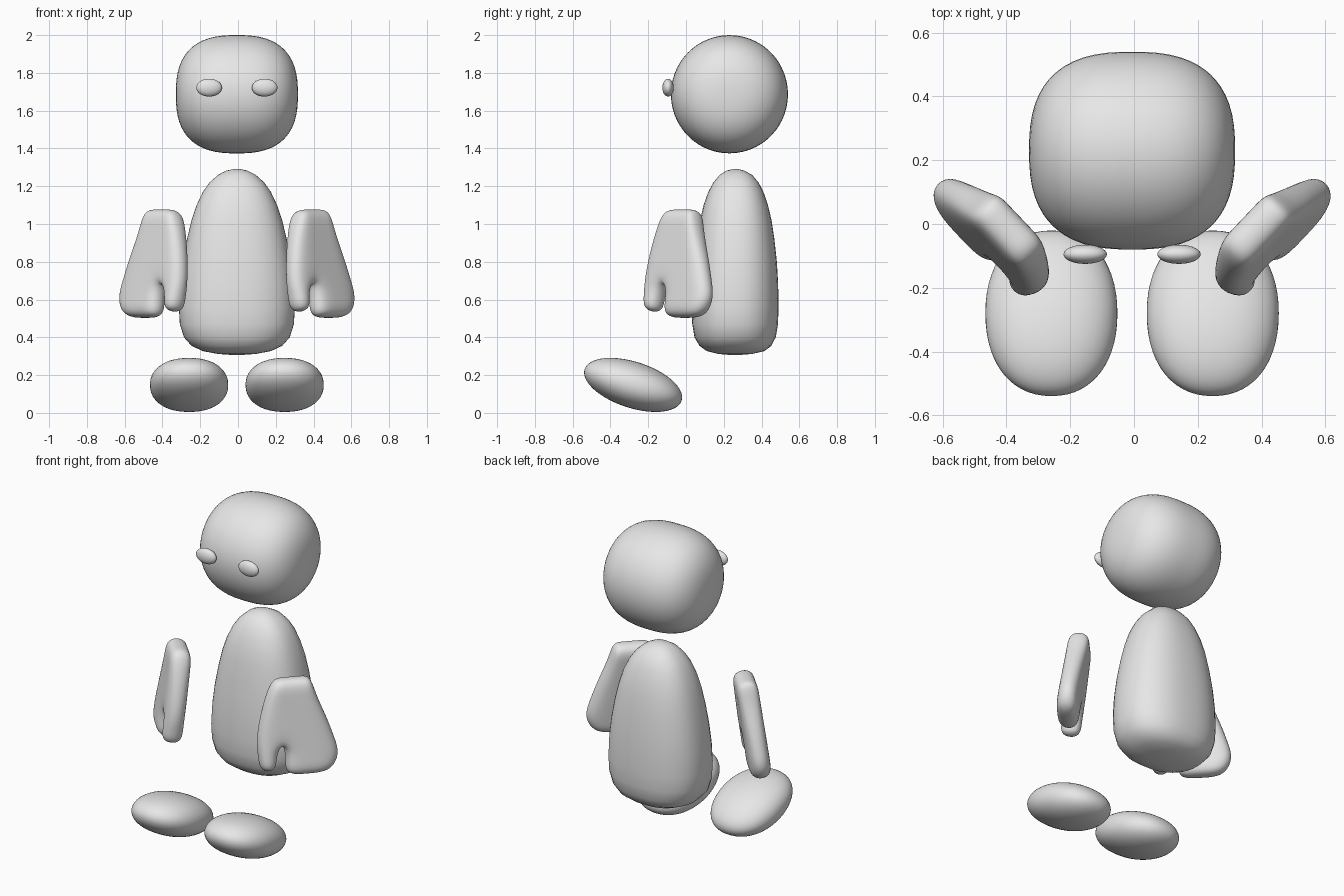
import bpy, bmesh, math
from mathutils import Vector, Matrix

if "Cube" in bpy.data.objects:
    bpy.data.objects.remove(bpy.data.objects["Cube"])

CX = -0.006  # symmetry plane of the figure

grey = bpy.data.materials.new("plain grey")
grey.diffuse_color = (0.8, 0.8, 0.8, 1)
grey.use_nodes = True
grey.node_tree.nodes["Principled BSDF"].inputs["Base Color"].default_value = grey.diffuse_color


def finish(bm, name):
    bmesh.ops.recalc_face_normals(bm, faces=bm.faces[:])
    for f in bm.faces:
        f.smooth = True
    me = bpy.data.meshes.new(name)
    bm.to_mesh(me)
    bm.free()
    me.materials.append(grey)
    ob = bpy.data.objects.new(name, me)
    bpy.context.collection.objects.link(ob)
    return ob


def blob(name, centre, radii, n=2.0, tilt=0.0, cuts=15):
    """Rounded form: circular across y/z, squared off along x by exponent n."""
    bm = bmesh.new()
    bmesh.ops.create_cube(bm, size=2)
    bmesh.ops.subdivide_edges(bm, edges=bm.edges[:], cuts=cuts, use_grid_fill=True)
    rot = Matrix.Rotation(tilt, 3, 'X')
    for v in bm.verts:
        d = v.co.normalized()
        rho = math.hypot(d.y, d.z)
        d /= (abs(d.x) ** n + rho ** n) ** (1 / n)
        v.co = rot @ Vector(d * r for d, r in zip(d, radii)) + Vector(centre)
    return finish(bm, name)


# head
blob("head", (CX, 0.23, 1.687), (0.323, 0.31, 0.313), n=2.6)

# body: stacked rounded sections (height, half width, front y, back y)
sections = [
    (0.307, 0.03, 0.23, 0.29), (0.312, 0.10, 0.17, 0.35), (0.327, 0.18, 0.11, 0.415),
    (0.355, 0.24, 0.072, 0.452), (0.40, 0.28, 0.045, 0.475), (0.47, 0.302, 0.033, 0.487),
    (0.56, 0.307, 0.03, 0.49), (0.68, 0.301, 0.035, 0.488), (0.80, 0.286, 0.045, 0.481),
    (0.92, 0.264, 0.06, 0.468), (1.02, 0.24, 0.075, 0.453), (1.10, 0.213, 0.093, 0.434),
    (1.17, 0.18, 0.118, 0.41), (1.22, 0.145, 0.145, 0.384), (1.26, 0.10, 0.178, 0.35),
    (1.283, 0.055, 0.215, 0.308), (1.291, 0.015, 0.25, 0.275),
]
bm = bmesh.new()
rings = []
SEG, EXP = 40, 2.4
for z, hw, y0, y1 in sections:
    ring = []
    for i in range(SEG):
        a = 2 * math.pi * i / SEG
        c, s = math.cos(a), math.sin(a)
        k = (abs(c) ** EXP + abs(s) ** EXP) ** (-1 / EXP)
        ring.append(bm.verts.new((CX + hw * c * k, (y0 + y1) / 2 + (y1 - y0) / 2 * s * k, z)))
    rings.append(ring)
for lo, hi in zip(rings, rings[1:]):
    for i in range(SEG):
        j = (i + 1) % SEG
        bm.faces.new((lo[i], lo[j], hi[j], hi[i]))
bm.faces.new(rings[0])
bm.faces.new(rings[-1])
finish(bm, "body")


def mitten(name, side):
    """Flat leaning arm with a thumb: a sheet of quads, thickened and smoothed."""
    bm = bmesh.new()

    def row(z, *xs):
        # the sheet turns 45 degrees outward and leans back at the top
        return [bm.verts.new((CX + side * (x + 0.003), 1.055 * x + 0.193 * z - 0.629, z))
                for x in xs]

    def strip(upper, lower):
        for i in range(len(upper) - 1):
            bm.faces.new((upper[i], upper[i + 1], lower[i + 1], lower[i]))

    arm = [row(1.08, 0.31, 0.36, 0.42, 0.46),
           row(0.97, 0.285, 0.36, 0.43, 0.49),
           row(0.82, 0.27, 0.37, 0.45, 0.55),
           row(0.70, 0.27, 0.38, 0.47, 0.59)]
    thumb = [arm[-1][:2], row(0.62, 0.285, 0.36), row(0.53, 0.30, 0.37)]
    fingers = [arm[-1][1:], row(0.60, 0.395, 0.49, 0.62), row(0.50, 0.40, 0.49, 0.585)]
    for part in (arm, thumb, fingers):
        for upper, lower in zip(part, part[1:]):
            strip(upper, lower)
    ob = finish(bm, name)
    solid = ob.modifiers.new("thickness", 'SOLIDIFY')
    solid.thickness, solid.offset = 0.125, 0
    sub = ob.modifiers.new("rounding", 'SUBSURF')
    sub.levels = sub.render_levels = 3


# paired parts
for side, label in ((-1, "right"), (1, "left")):
    blob(label + "_eye", (CX + side * 0.147, -0.095, 1.722), (0.068, 0.03, 0.047), cuts=9)
    blob(label + "_foot", (CX + side * 0.253, -0.28, 0.148), (0.207, 0.27, 0.122),
         n=2.2, tilt=math.radians(-18))
    mitten(label + "_arm", side)
